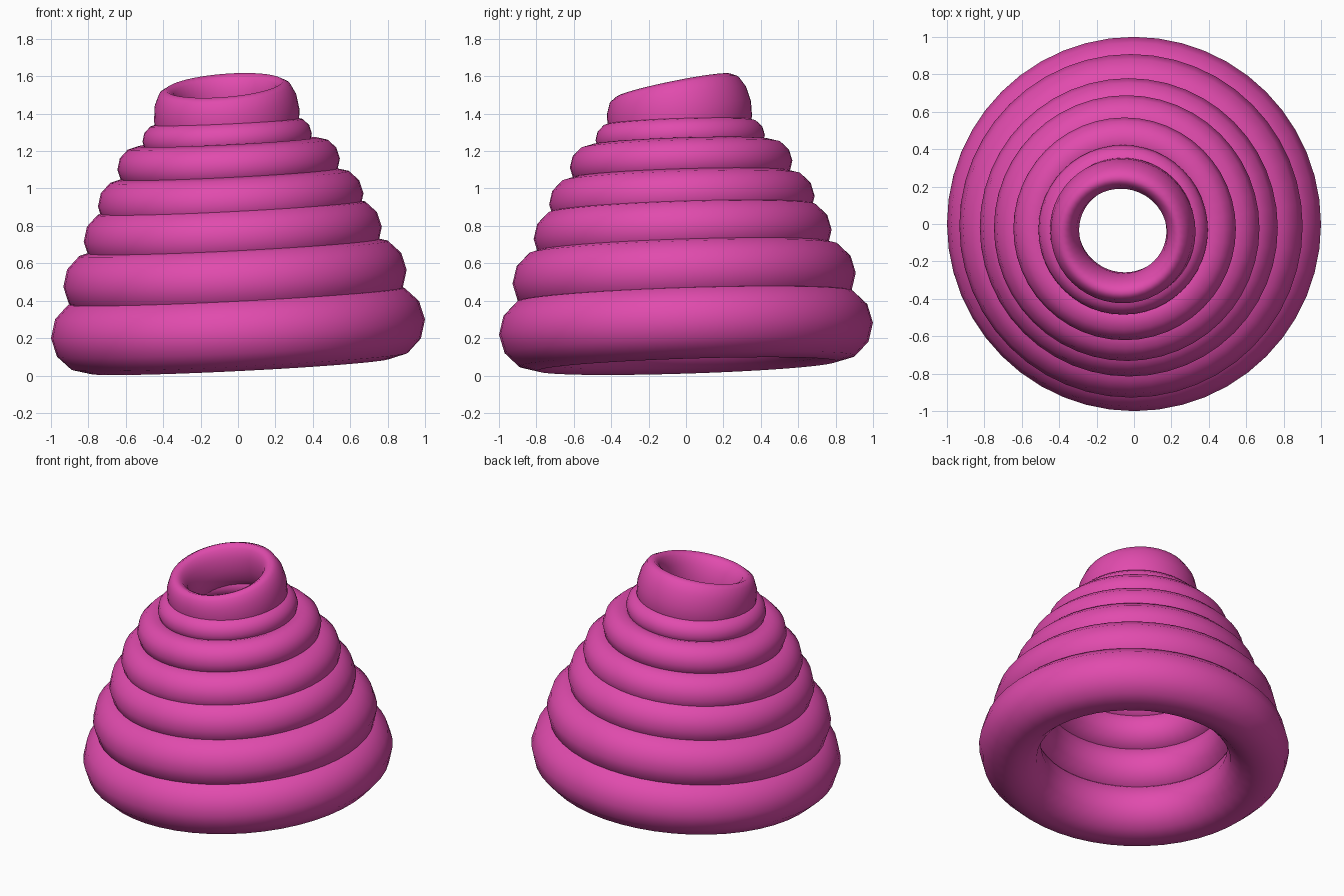
import bpy

if "Cube" in bpy.data.objects:
    bpy.data.objects.remove(bpy.data.objects["Cube"])

mat = bpy.data.materials.new("pink")
mat.diffuse_color = (0.75, 0.07, 0.42, 1)
mat.use_nodes = True
mat.node_tree.nodes["Principled BSDF"].inputs["Base Color"].default_value = mat.diffuse_color

# Rings: centre x, y, z, outer radius, height factor, tilt about x and y
TILT = (0.032, -0.05)
rings = [
    (0.0, 0.0, 0.25, 1.0, 1, TILT),
    (-0.016, -0.01, 0.52, 0.918, 1, TILT),
    (-0.028, -0.018, 0.755, 0.797, 1, TILT),
    (-0.039, -0.022, 0.938, 0.71, 1, TILT),
    (-0.05, -0.026, 1.13, 0.595, 1, TILT),
    (-0.058, -0.031, 1.272, 0.453, 1, TILT),
    (-0.06, -0.035, 1.39, 0.39, 2.1, (0.2, -0.08)),  # tall top collar
]

for i, (x, y, z, outer, tall, (rx, ry)) in enumerate(rings):
    bpy.ops.mesh.primitive_torus_add(
        major_segments=48, minor_segments=12,
        major_radius=0.8 * outer, minor_radius=0.2 * outer,
        location=(x, y, z), rotation=(rx, ry, 0))
    ob = bpy.context.object
    ob.name = "top_collar" if i == len(rings) - 1 else f"ring_{i + 1}"
    ob.scale.z = tall
    ob.data.materials.append(mat)
    bpy.ops.object.shade_smooth()
